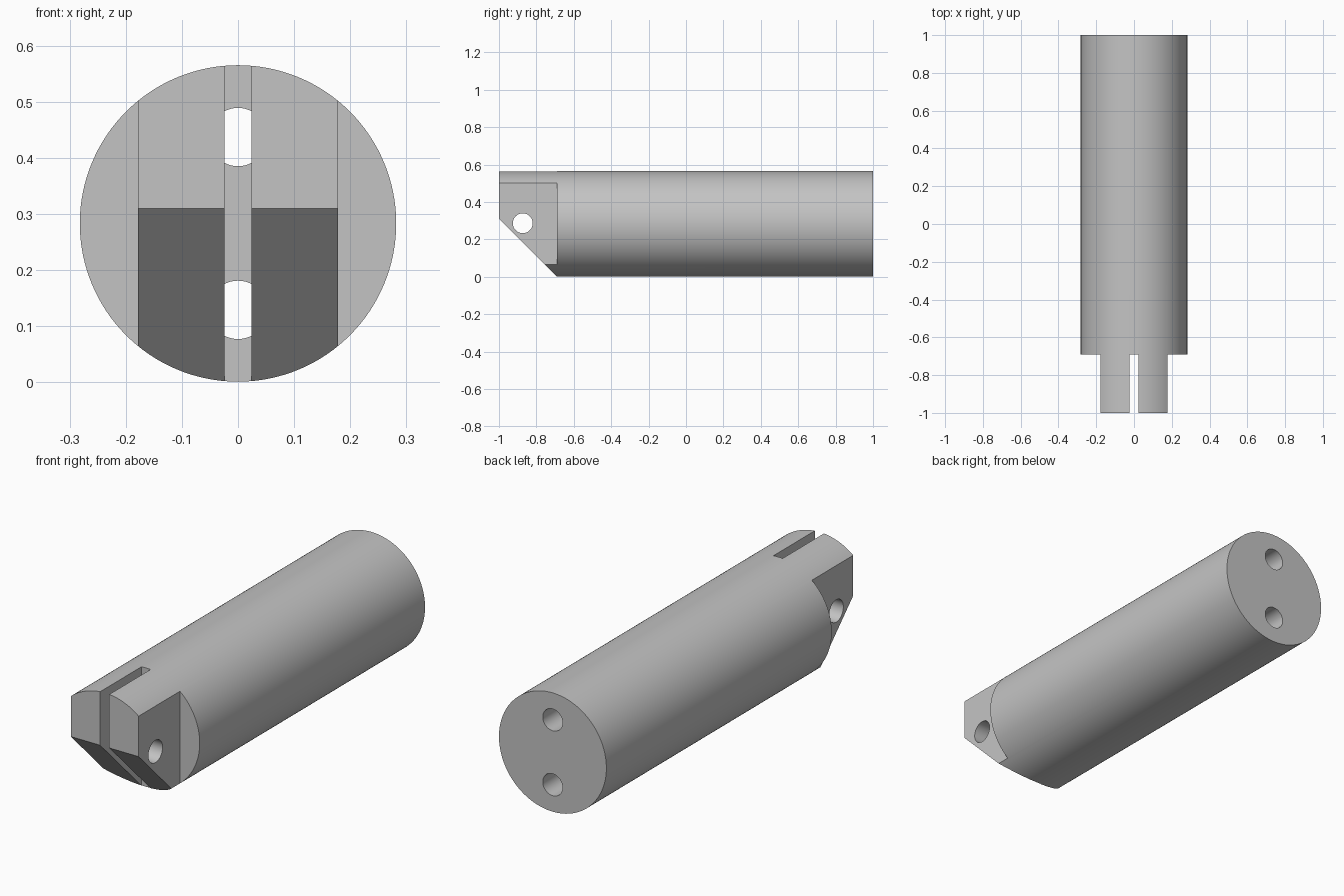
import bpy
import math

default = bpy.data.objects.get("Cube")
if default:
    bpy.data.objects.remove(default, do_unlink=True)

RADIUS = 0.282
MID = 0.283          # height of the axis
SHOULDER = -0.69     # where the full round body ends
FLAT = 0.178         # half width of the tongue

grey = bpy.data.materials.new("plain grey")
grey.use_nodes = True
colour = (0.55, 0.55, 0.55, 1)
grey.diffuse_color = colour
grey.node_tree.nodes["Principled BSDF"].inputs["Base Color"].default_value = colour


def rod(name, radius, length, centre, axis, sides):
    turn = {"x": (0, math.pi / 2, 0), "y": (math.pi / 2, 0, 0)}[axis]
    bpy.ops.mesh.primitive_cylinder_add(vertices=sides, radius=radius, depth=length,
                                        location=centre, rotation=turn)
    obj = bpy.context.object
    obj.name = name
    obj.data.materials.append(grey)
    return obj


def block(name, size, centre, tilt=0):
    bpy.ops.mesh.primitive_cube_add(size=1, location=centre, rotation=(tilt, 0, 0))
    obj = bpy.context.object
    obj.name = name
    obj.scale = size
    obj.data.materials.append(grey)
    return obj


# Round body
body = rod("slotted_rod", RADIUS, 2, (0, 0, MID), "y", 128)
cutters = []

# Side flats that leave the tongue
for side in (-1, 1):
    cutters.append(block("flat_cutter", (0.4, 1, 1),
                         (side * (FLAT + 0.2), SHOULDER - 0.5, MID)))

# Sloped underside of the tongue, at 45 degrees
offset = 0.5 * math.sqrt(0.5)
cutters.append(block("slope_cutter", (1, 2, 1),
                     (0, -0.845 - offset, 0.155 - offset), -math.pi / 4))

# Central slot
cutters.append(block("slot_cutter", (0.048, 1, 1), (0, SHOULDER - 0.5, MID)))

# Cross pin hole
cutters.append(rod("pin_hole_cutter", 0.053, 1, (0, -0.873, 0.286), "x", 48))

# Two long bores from the back into the slot
for side in (-1, 1):
    start, end = SHOULDER - 0.004, 1.2
    cutters.append(rod("bore_cutter", 0.052, end - start,
                       (0, (start + end) / 2, MID + side * 0.154), "y", 48))

# Cut each shape out of the body
for cutter in cutters:
    cutter.hide_render = True
    bpy.ops.object.select_all(action="DESELECT")
    body.select_set(True)
    bpy.context.view_layer.objects.active = body
    cut = body.modifiers.new("cut", "BOOLEAN")
    cut.operation = "DIFFERENCE"
    cut.solver = "EXACT"
    cut.object = cutter
    bpy.ops.object.modifier_apply(modifier=cut.name)
    bpy.data.objects.remove(cutter, do_unlink=True)

bpy.ops.object.shade_smooth_by_angle(angle=math.radians(30))
